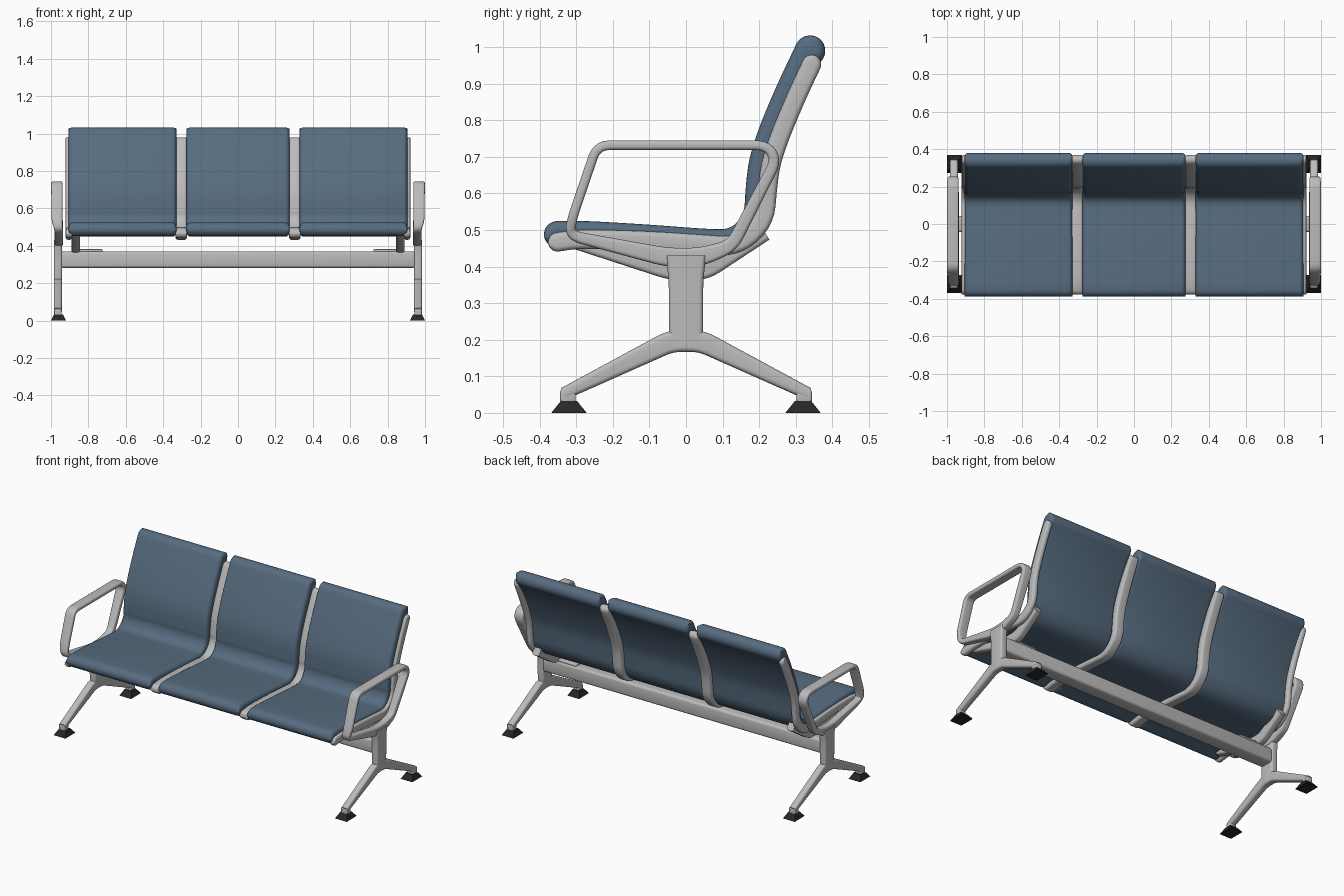
import bpy, bmesh, math
from mathutils import Vector

if "Cube" in bpy.data.objects:
    bpy.data.objects.remove(bpy.data.objects["Cube"])


def material(name, rgb):
    m = bpy.data.materials.new(name)
    m.diffuse_color = (*rgb, 1)
    m.use_nodes = True
    m.node_tree.nodes["Principled BSDF"].inputs["Base Color"].default_value = m.diffuse_color
    return m


BLUE = material("blue upholstery", (0.095, 0.15, 0.215))
GREY = material("grey metal", (0.50, 0.50, 0.50))
DARK = material("dark rubber", (0.02, 0.02, 0.02))


def add_object(name, bm, mat):
    bmesh.ops.recalc_face_normals(bm, faces=bm.faces[:])
    me = bpy.data.meshes.new(name)
    bm.to_mesh(me)
    bm.free()
    me.materials.append(mat)
    ob = bpy.data.objects.new(name, me)
    bpy.context.collection.objects.link(ob)
    return ob


def round_path(pts, cut, closed, steps=5):
    """Round the corners of a path of (y, z, half thickness, x, half width)."""
    pts = [Vector(p) for p in pts]
    n, out = len(pts), []
    for i, p in enumerate(pts):
        if not closed and i in (0, n - 1):
            out.append(p)
            continue
        ends = []
        for q in (pts[i - 1], pts[(i + 1) % n]):
            d = math.hypot(q[0] - p[0], q[1] - p[1])
            ends.append(p + (q - p) * min(cut / d, 0.49))
        for k in range(steps + 1):
            t = k / steps
            out.append(ends[0] * (1 - t) ** 2 + p * (2 * t * (1 - t)) + ends[1] * t * t)
    return out


def section(hw, ht, r):
    r2 = min(r, ht * 0.98)
    r1 = min(r, hw * 0.98)
    pts = []
    for k, (sx, sn) in enumerate(((1, 1), (-1, 1), (-1, -1), (1, -1))):
        for j in range(5):
            a = math.radians(90 * k + 22.5 * j)
            pts.append((sx * (hw - r1) + r1 * math.cos(a), sn * (ht - r2) + r2 * math.sin(a)))
    return pts


def sweep(name, pts, mat, cut=0.03, bevel=0.012, closed=False, round_ends=False):
    """Sweep a rounded rectangle along a side-view path."""
    path = round_path(pts, cut, closed)
    n = len(path)
    stations = []
    for i, p in enumerate(path):
        a = path[i - 1] if closed or i else p
        b = path[(i + 1) % n] if closed or i < n - 1 else p
        t = Vector((b[0] - a[0], b[1] - a[1])).normalized()
        stations.append((p[0], p[1], p[2], p[3], p[4], t))
    if round_ends:
        def cap(s, sign):
            y, z, h, x, w, t = s
            res = []
            for deg in (20, 40, 58, 74, 86):
                a = math.radians(deg)
                d = sign * h * math.sin(a)
                res.append((y + t.x * d, z + t.y * d, h * math.cos(a), x, w, t))
            return res
        stations = cap(stations[0], -1)[::-1] + stations + cap(stations[-1], 1)
    bm = bmesh.new()
    rings = []
    for y, z, h, x, w, t in stations:
        rings.append([bm.verts.new((x + dx, y - t.y * dn, z + t.x * dn))
                      for dx, dn in section(w, h, bevel)])
    m = len(rings[0])
    for i in range(len(rings) if closed else len(rings) - 1):
        r, q = rings[i], rings[(i + 1) % len(rings)]
        for j in range(m):
            bm.faces.new((r[j], r[(j + 1) % m], q[(j + 1) % m], q[j]))
    if not closed:
        bm.faces.new(rings[0])
        bm.faces.new(rings[-1][::-1])
    return add_object(name, bm, mat)


def block(name, c, size, mat, top=(1, 1), bevel=0.0):
    """Box whose top can be narrowed."""
    bm = bmesh.new()
    bmesh.ops.create_cube(bm, size=1)
    for v in bm.verts:
        k = top if v.co.z > 0 else (1, 1)
        v.co = Vector((c[0] + v.co.x * size[0] * k[0],
                       c[1] + v.co.y * size[1] * k[1], c[2] + v.co.z * size[2]))
    if bevel:
        bmesh.ops.bevel(bm, geom=bm.edges[:], offset=bevel, segments=3, profile=0.5, affect='EDGES')
    return add_object(name, bm, mat)


# Sitting surface: y, z, pad half thickness, frame centre depth
SURFACE = [(-0.352, 0.525, 0.037, 0.058), (-0.29, 0.526, 0.030, 0.050),
           (-0.10, 0.515, 0.025, 0.044), (0.05, 0.503, 0.025, 0.042),
           (0.125, 0.50, 0.028, 0.048), (0.160, 0.54, 0.030, 0.058),
           (0.163, 0.62, 0.031, 0.060), (0.173, 0.70, 0.031, 0.061),
           (0.203, 0.79, 0.031, 0.062), (0.250, 0.90, 0.033, 0.062),
           (0.288, 0.980, 0.038, 0.062), (0.301, 1.008, 0.042, 0.062)]


def below_surface(depth_col, half, x, hw, last):
    rows = SURFACE[:last]
    out = []
    for i, r in enumerate(rows):
        a, b = rows[max(i - 1, 0)], rows[min(i + 1, len(rows) - 1)]
        t = Vector((b[0] - a[0], b[1] - a[1])).normalized()
        d = r[depth_col]
        out.append((r[0] + t.y * d, r[1] - t.x * d, half or r[2], x, hw))
    return out


# Three one-piece seat and back pads
for x, hw, side in ((-0.6175, 0.2875, "left"), (0, 0.275, "middle"), (0.6175, 0.2875, "right")):
    sweep(side + "_seat_pad", below_surface(2, None, x, hw, 12), BLUE,
          cut=1, bevel=0.022, round_ends=True)

# Frame ribs between and beside the pads
for x, hw in ((-0.904, 0.017), (-0.304, 0.031), (0.304, 0.031), (0.904, 0.017)):
    sweep("seat_frame_rib", below_surface(3, 0.026, x, hw, 11), GREY,
          cut=1, bevel=0.014, round_ends=True)

# Long beam under the seats
block("beam", (0, 0, 0.326), (1.9, 0.088, 0.088), GREY, bevel=0.014)

for s, side in ((-1, "left"), (1, "right")):
    # Seat bracket resting on the beam
    bx, bw = s * 0.868, 0.023
    sweep(side + "_seat_bracket",
          [(-0.31, 0.465, 0.015, bx, bw), (-0.04, 0.395, 0.032, bx, bw),
           (0.05, 0.395, 0.032, bx, bw), (0.215, 0.495, 0.025, bx, bw)], GREY)
    block(side + "_bracket_plate", (s * 0.80, 0, 0.372), (0.15, 0.07, 0.02), GREY, bevel=0.006)

    # Closed armrest loop, set inward where it meets the post
    ax, lx = s * 0.968, s * 0.958
    sweep(side + "_armrest",
          [(-0.243, 0.732, 0.013, ax, 0.031), (0.222, 0.732, 0.013, ax, 0.031),
           (0.247, 0.69, 0.015, ax, 0.029), (0.125, 0.455, 0.018, lx, 0.022),
           (0.035, 0.425, 0.026, lx, 0.022), (-0.05, 0.425, 0.026, lx, 0.022),
           (-0.318, 0.485, 0.014, lx, 0.022), (-0.312, 0.53, 0.013, ax, 0.029)],
          GREY, cut=0.035, bevel=0.01, closed=True)

    # Post and splayed legs
    px = s * 0.963
    sweep(side + "_post", [(0, 0.18, 0.045, px, 0.022), (0, 0.25, 0.047, px, 0.022),
                           (0, 0.36, 0.047, px, 0.022), (0, 0.43, 0.055, px, 0.022)], GREY)
    sweep(side + "_legs", [(-0.335, 0.052, 0.017, px, 0.021), (-0.04, 0.197, 0.030, px, 0.022),
                           (0.04, 0.197, 0.030, px, 0.022), (0.335, 0.052, 0.017, px, 0.021)], GREY)

    # Ankles and rubber feet
    for f in (-1, 1):
        block(side + "_ankle", (px, f * 0.323, 0.045), (0.04, 0.042, 0.035), GREY, bevel=0.005)
        block(side + "_foot", (s * 0.96, f * 0.32, 0.0165), (0.08, 0.097, 0.033), DARK, top=(0.6, 0.45))

# Smooth shading with sharp edges kept
bpy.ops.object.select_all(action='SELECT')
bpy.context.view_layer.objects.active = bpy.context.scene.objects[0]
bpy.ops.object.shade_smooth_by_angle(angle=math.radians(35))
